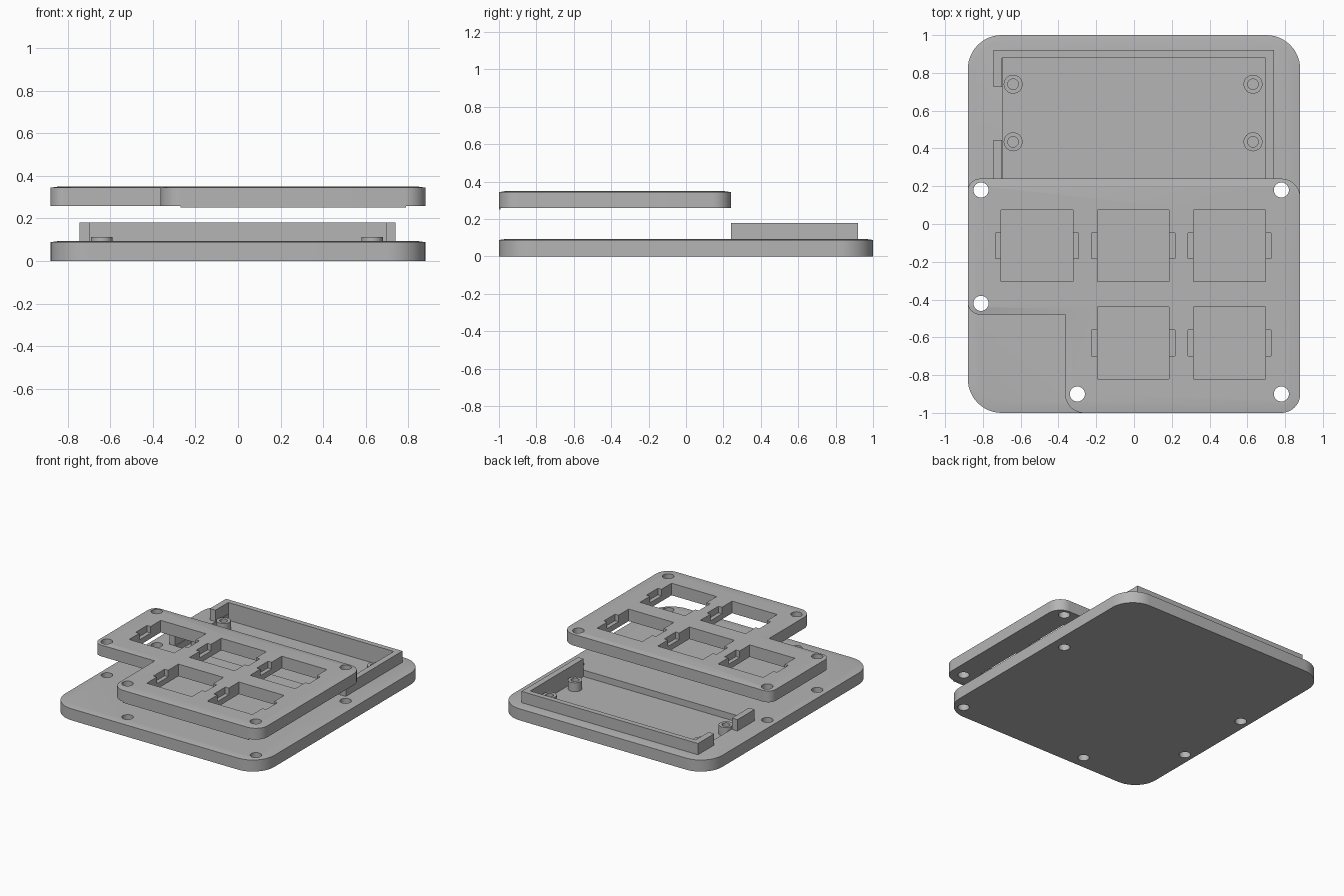
import bpy, bmesh
from math import sin, cos, pi, radians
from mathutils import Vector

old = bpy.data.objects.get("Cube")
if old:
    bpy.data.objects.remove(old, do_unlink=True)

grey = bpy.data.materials.new("plain_grey")
grey.use_nodes = True
GREY = (0.46, 0.46, 0.46, 1)
grey.diffuse_color = GREY
grey.node_tree.nodes["Principled BSDF"].inputs["Base Color"].default_value = GREY


def rounded(corners, steps=12):
    """Counter-clockwise outline from (x, y, radius) corners."""
    pts = []
    for i, (x, y, r) in enumerate(corners):
        p = Vector((x, y))
        if r == 0:
            pts.append(p)
            continue
        a = (Vector(corners[i - 1][:2]) - p).normalized()
        b = (Vector(corners[(i + 1) % len(corners)][:2]) - p).normalized()
        for k in range(steps + 1):
            t = k / steps * pi / 2
            pts.append(p + a * r * (1 - sin(t)) + b * r * (1 - cos(t)))
    return pts


def rect(x0, x1, y0, y1, r=0):
    return rounded([(x0, y0, r), (x1, y0, r), (x1, y1, r), (x0, y1, r)])


def circle(x, y, r, n=32):
    return [Vector((x + r * cos(2 * pi * k / n), y + r * sin(2 * pi * k / n))) for k in range(n)]


def prism(name, outlines, z0, z1, crown=0):
    """Extrude outlines from z0 to z1; crown slopes the rim of the top."""
    bm = bmesh.new()
    for pts in outlines:
        low = [bm.verts.new((p.x, p.y, z0)) for p in pts]
        high = [bm.verts.new((p.x, p.y, z1 - crown)) for p in pts]
        bm.faces.new(low[::-1])
        top = bm.faces.new(high)
        for i in range(len(pts)):
            j = (i + 1) % len(pts)
            bm.faces.new((low[i], low[j], high[j], high[i]))
        if crown:
            bm.normal_update()
            bmesh.ops.inset_individual(bm, faces=[top], thickness=0.04, depth=crown)
    mesh = bpy.data.meshes.new(name)
    bm.to_mesh(mesh)
    bm.free()
    mesh.materials.append(grey)
    obj = bpy.data.objects.new(name, mesh)
    bpy.context.collection.objects.link(obj)
    return obj


def cut(obj, outlines, z0, z1):
    """Subtract prisms from obj and discard the cutter."""
    cutter = prism("cutter", outlines, z0, z1)
    cutter.hide_render = True
    mod = obj.modifiers.new("cut", "BOOLEAN")
    mod.operation, mod.solver, mod.object = "DIFFERENCE", "EXACT", cutter
    bpy.context.view_layer.objects.active = obj
    bpy.ops.object.modifier_apply(modifier=mod.name)
    bpy.data.objects.remove(cutter, do_unlink=True)


def smooth(obj):
    bpy.ops.object.select_all(action="DESELECT")
    obj.select_set(True)
    bpy.context.view_layer.objects.active = obj
    bpy.ops.object.shade_smooth_by_angle(angle=radians(30))


BASE_TOP, FLOOR, WALL_TOP = 0.094, 0.045, 0.18
PLATE_LOW, PLATE_TOP = 0.258, 0.35
screws = [circle(x, y, 0.04) for x, y in
          ((-0.81, 0.18), (0.78, 0.18), (-0.81, -0.42), (-0.3, -0.9), (0.78, -0.9))]

# Base tray with screw holes and a shallow circuit board pocket
base = prism("base", [rect(-0.88, 0.88, -1, 1, 0.18)], 0, BASE_TOP, 0.006)
cut(base, screws, -0.1, 0.2)
cut(base, [rect(-0.695, 0.695, 0.24, 0.88)], FLOOR, 0.2)
smooth(base)

# Wall around the pocket, open at the front and with a cable gap on the right
wall = prism("pocket_wall", [rounded([(x, y, 0) for x, y in (
    (0.695, 0.24), (0.74, 0.24), (0.74, 0.92), (-0.745, 0.92),
    (-0.745, 0.725), (-0.698, 0.725), (-0.698, 0.88), (0.695, 0.88))])],
    BASE_TOP - 0.01, WALL_TOP)
prism("pocket_wall_end", [rect(-0.745, -0.698, 0.24, 0.445)], BASE_TOP - 0.01, WALL_TOP)

# Hollow standoffs for the circuit board
for side, x in (("right", -0.64), ("left", 0.63)):
    for place, y in (("front", 0.435), ("back", 0.74)):
        post = prism("standoff_%s_%s" % (place, side), [circle(x, y, 0.05)], FLOOR - 0.005, 0.112)
        cut(post, [circle(x, y, 0.028)], FLOOR, 0.2)
        smooth(post)

# Raised L-shaped key plate with screw holes
plate = prism("key_plate", [rounded([
    (-0.365, -1, 0.1), (0.88, -1, 0.1), (0.88, 0.24, 0.1),
    (-0.88, 0.24, 0.065), (-0.88, -0.48, 0.065), (-0.365, -0.48, 0)])],
    PLATE_LOW, PLATE_TOP, 0.006)
cut(plate, screws, 0.2, 0.5)

# Square key openings with side clip notches
keys = [(-0.513, -0.115), (-0.004, -0.115), (0.506, -0.115), (-0.004, -0.63), (0.506, -0.63)]
cut(plate, [rect(x - 0.19, x + 0.19, y - 0.19, y + 0.19) for x, y in keys], 0.2, 0.5)
cut(plate, [rect(x - 0.22, x + 0.22, y - 0.068, y + 0.068) for x, y in keys], 0.30, 0.5)
smooth(plate)

# Thin lip under the front edge of the plate
prism("front_lip", [rect(-0.27, 0.79, -1, -0.992)], 0.25, PLATE_LOW + 0.002)
